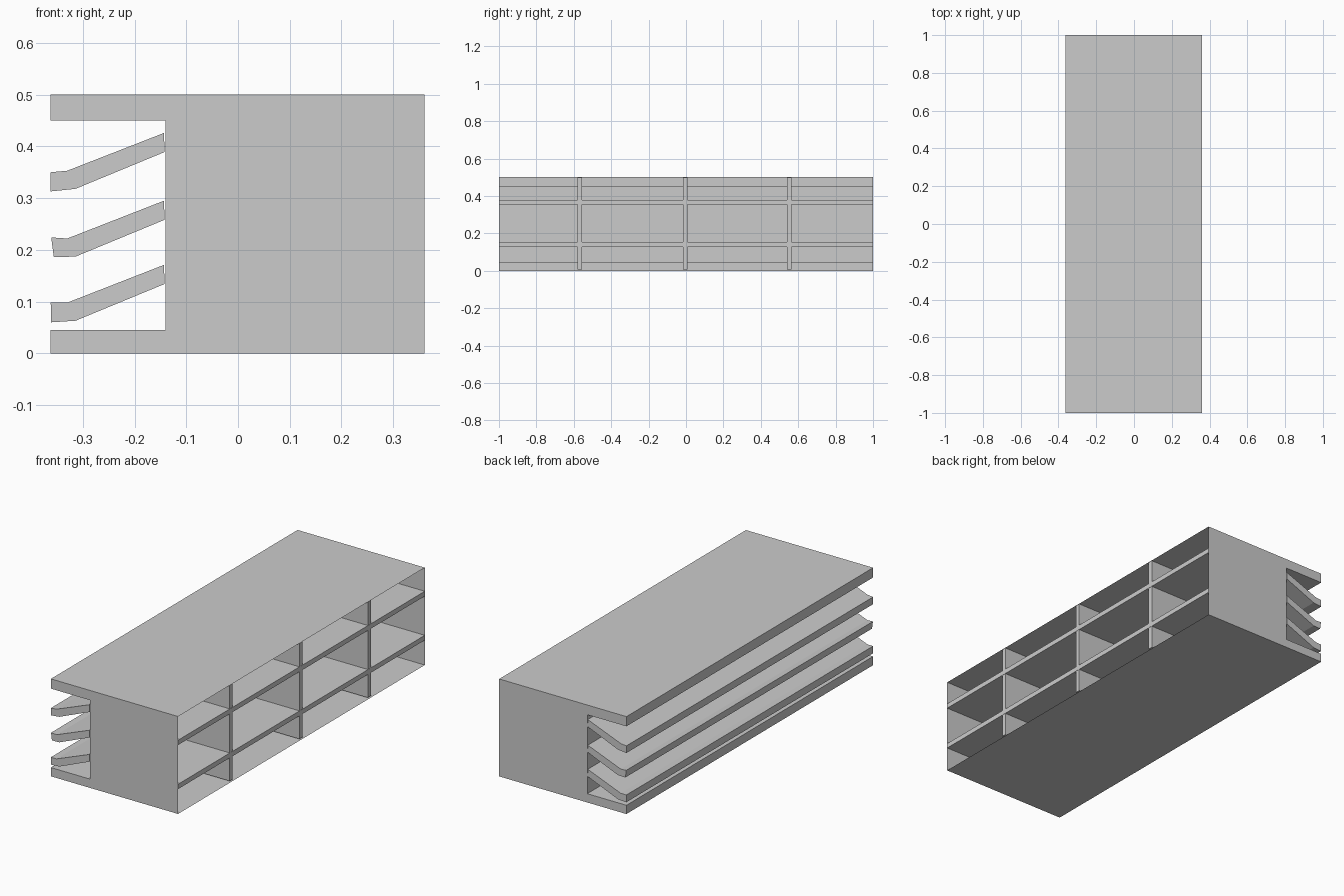
import bpy
import bmesh

if "Cube" in bpy.data.objects:
    bpy.data.objects.remove(bpy.data.objects["Cube"])


def extrude_profile(name, pts, y0=-1.0, y1=1.0, open_edges=()):
    """Sweep an x-z outline along y; open_edges lists outline sides left without a face."""
    bm = bmesh.new()
    front = [bm.verts.new((x, y0, z)) for x, z in pts]
    back = [bm.verts.new((x, y1, z)) for x, z in pts]
    bm.faces.new(front)
    bm.faces.new(back[::-1])
    n = len(pts)
    for i in range(n):
        if i not in open_edges:
            j = (i + 1) % n
            bm.faces.new((front[j], front[i], back[i], back[j]))
    mesh = bpy.data.meshes.new(name)
    bm.to_mesh(mesh)
    bm.free()
    obj = bpy.data.objects.new(name, mesh)
    bpy.context.collection.objects.link(obj)
    return obj


def rect(x0, x1, z0, z1):
    return [(x0, z0), (x1, z0), (x1, z1), (x0, z1)]


# Thin cabinet shell, recessed on the louvre side and open on the shelf side
extrude_profile("cabinet_shell", [
    (-0.362, 0), (0.36, 0), (0.36, 0.5), (-0.362, 0.5),
    (-0.362, 0.45), (-0.14, 0.45), (-0.14, 0.045), (-0.362, 0.045),
], open_edges=(1,))

# Shelves running the full length
for name, z in (("lower_shelf", 0.14), ("upper_shelf", 0.366)):
    extrude_profile(name, rect(-0.14, 0.36, z - 0.0125, z + 0.0125))

# Upright dividers
for y in (-0.568, -0.003, 0.552):
    extrude_profile("divider", rect(-0.14, 0.359, 0.008, 0.499), y - 0.012, y + 0.012)

# Bent louvre slats; each has a slightly different lip
for name, z, lip_top, lip_low in (
    ("bottom_louvre", 0.098, (-0.362, 0.0), (-0.361, -0.038)),
    ("middle_louvre", 0.222, (-0.361, 0.002), (-0.356, -0.036)),
    ("top_louvre", 0.353, (-0.362, -0.003), (-0.362, -0.04)),
):
    outline = [lip_low, (-0.314, -0.035), (-0.142, 0.036),
               (-0.143, 0.073), (-0.33, 0.0), lip_top]
    extrude_profile(name, [(x, z + dz) for x, dz in outline])
